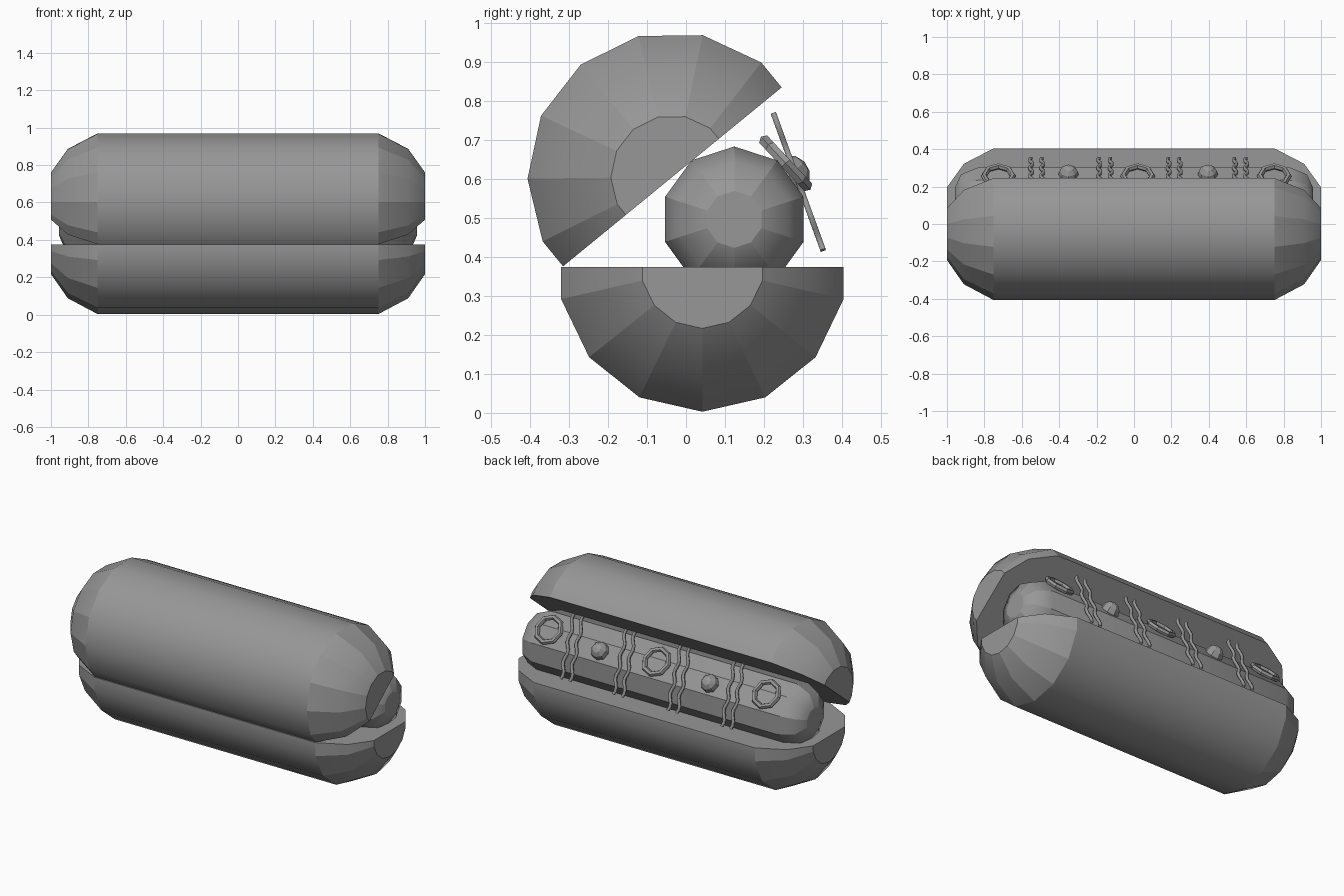
import bpy, bmesh
from math import sin, cos, pi, radians

if "Cube" in bpy.data.objects:
    bpy.data.objects.remove(bpy.data.objects["Cube"])

# One dark grey for every part
grey = bpy.data.materials.new("dark_grey")
grey.diffuse_color = (0.31, 0.31, 0.31, 1)
grey.use_nodes = True
grey.node_tree.nodes["Principled BSDF"].inputs["Base Color"].default_value = grey.diffuse_color


def loft_x(name, section, rings, centre, smooth_barrel):
    """Loft a unit (y, z) section along x through (x, radius) rings, capped flat."""
    bm = bmesh.new()
    loops = [[bm.verts.new((x, centre[0] + y * r, centre[1] + z * r)) for y, z in section]
             for x, r in rings]
    n = len(section)
    for a, b in zip(loops, loops[1:]):
        for i in range(n):
            j = (i + 1) % n
            bm.faces.new((a[i], a[j], b[j], b[i]))
    bm.faces.new(loops[0])
    bm.faces.new(loops[-1])
    bmesh.ops.recalc_face_normals(bm, faces=bm.faces)
    # Shading: smooth along the length, faceted around the rounded ends
    barrel_x = rings[-3][0]
    tip_x = rings[-1][0]
    for f in bm.faces:
        f.smooth = True
    for e in bm.edges:
        x0, x1 = (v.co.x for v in e.verts)
        if abs(x0 - x1) > 1e-5:
            on_barrel = abs(abs(x0) - barrel_x) < 1e-4 and abs(abs(x1) - barrel_x) < 1e-4
            e.smooth = on_barrel and smooth_barrel and e.calc_face_angle() < radians(30)
        else:
            at_barrel = abs(abs(x0) - barrel_x) < 1e-4
            at_tip = abs(abs(x0) - tip_x) < 1e-4
            e.smooth = not at_tip and not (at_barrel and smooth_barrel)
    mesh = bpy.data.meshes.new(name)
    bm.to_mesh(mesh)
    bm.free()
    ob = bpy.data.objects.new(name, mesh)
    bpy.context.collection.objects.link(ob)
    mesh.materials.append(grey)
    return ob


def both_ends(half):
    return [(-x, r) for x, r in reversed(half)] + half


def half_section(apex):
    """Half of a 14-gon with its middle vertex pointing at the apex angle."""
    step = 2 * pi / 14
    pts = [(cos(apex + k * step), sin(apex + k * step)) for k in range(-3, 4)]
    edge = cos(step / 2)
    ends = [(edge * cos(apex + s * pi / 2), edge * sin(apex + s * pi / 2)) for s in (-1, 1)]
    return [ends[0]] + pts + [ends[1]]


# Bun halves
bun_rings = both_ends([(0.75, 0.372), (0.91, 0.287), (1.0, 0.158)])
loft_x("lower_bun", half_section(-pi / 2), bun_rings, (0.042, 0.375), True)
loft_x("upper_bun", half_section(radians(129.3)), bun_rings, (-0.035, 0.606), True)

# Sausage
decagon = [(cos(pi / 2 + k * pi / 5), sin(pi / 2 + k * pi / 5)) for k in range(10)]
loft_x("sausage", decagon,
       both_ends([(0.835, 0.187), (0.925, 0.148), (0.957, 0.073)]), (0.124, 0.497), False)

# Onion rings
for i, x in enumerate((-0.725, 0.02, 0.75)):
    bpy.ops.mesh.primitive_torus_add(
        major_segments=8, minor_segments=6, major_radius=0.077, minor_radius=0.016,
        location=(x, 0.256, 0.641), rotation=(radians(-47), 0, 0))
    bpy.context.object.name = f"onion_ring_{i + 1}"
    bpy.context.object.data.materials.append(grey)

# Tomato pieces
for i, x in enumerate((-0.35, 0.395)):
    bpy.ops.mesh.primitive_uv_sphere_add(
        segments=8, ring_count=6, radius=0.054,
        location=(x, 0.265, 0.608), rotation=(radians(-47), 0, 0))
    bpy.context.object.name = f"tomato_{i + 1}"
    bpy.context.object.data.materials.append(grey)

# Wavy sauce strips, in pairs
for i, x in enumerate((-0.52, -0.155, 0.215, 0.57)):
    for side in (-1, 1):
        curve = bpy.data.curves.new("sauce_strip", 'CURVE')
        curve.dimensions = '3D'
        curve.bevel_depth = 0.010
        curve.bevel_resolution = 0
        curve.use_fill_caps = True
        spline = curve.splines.new('POLY')
        count = 19
        spline.points.add(count - 1)
        for k, p in enumerate(spline.points):
            t = k / (count - 1)
            p.co = (x + side * 0.03 + 0.009 * sin(t * 6 * pi),
                    0.225 + 0.127 * t, 0.768 - 0.35 * t, 1)
        curve.materials.append(grey)
        ob = bpy.data.objects.new(f"sauce_strip_{i + 1}_{'a' if side < 0 else 'b'}", curve)
        bpy.context.collection.objects.link(ob)
